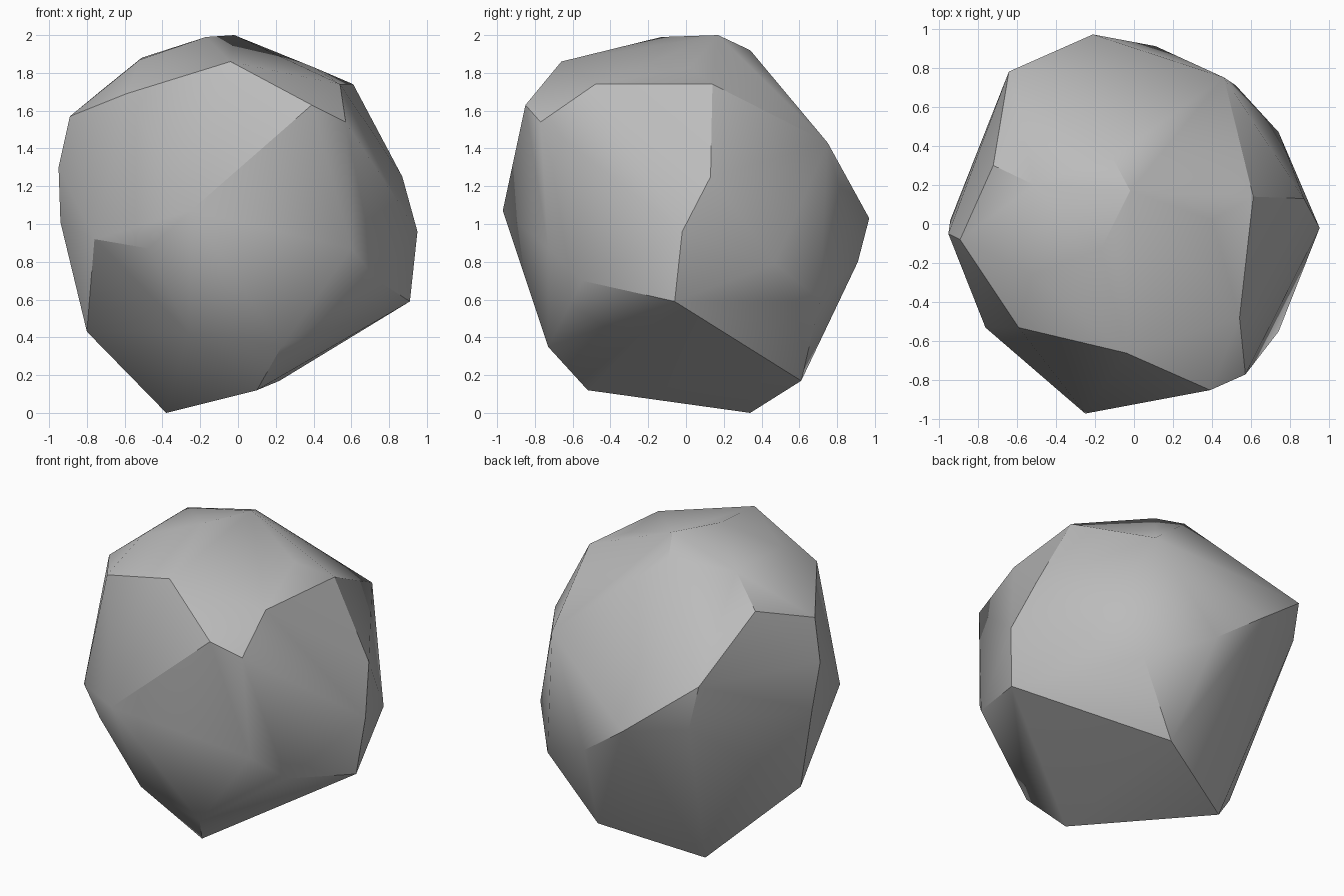
import bpy
import bmesh
from math import radians

default_cube = bpy.data.objects.get("Cube")
if default_cube:
    bpy.data.objects.remove(default_cube, do_unlink=True)

# Chiselled corners of the boulder, grouped by region
crown_corners = [
    (-.02, .17, 2), (-.17, -.13, 1.99), (-.11, .34, 1.92), (-.51, .2, 1.88),
    (-.52, -.26, 1.87), (.4, .02, 1.83), (-.04, -.66, 1.86), (-.59, -.53, 1.69),
    (.61, .14, 1.74), (.54, -.48, 1.74), (-.72, .3, 1.71),
]
front_corners = [
    (.57, -.77, 1.54), (.39, -.85, 1.63), (-.25, -.97, 1.07), (-.47, -.78, .87),
    (-.76, -.53, .92), (.6, -.73, .87), (.23, -.73, .35), (-.26, -.65, .42),
]
side_corners = [
    (.95, -.02, .96), (.91, -.06, .59), (.87, .13, 1.25), (.74, -.55, .7),
    (.74, .47, .79), (-.89, -.08, 1.57), (-.95, -.05, 1.3), (-.94, .02, 1.01),
    (-.8, -.06, .43),
]
back_corners = [
    (.46, .75, 1.43), (-.21, .97, 1.03), (-.64, .78, 1.37), (-.58, .8, 1.08),
    (.11, .91, .8), (.52, .71, .6),
]
base_corners = [(-.38, .34, 0), (.1, -.52, .12), (.22, .61, .17)]


def make_material(name, colour):
    material = bpy.data.materials.new(name)
    material.use_nodes = True
    material.diffuse_color = colour
    shader = material.node_tree.nodes["Principled BSDF"]
    shader.inputs["Base Color"].default_value = colour
    shader.inputs["Roughness"].default_value = .9
    return material


def make_hull(name, corners, material):
    """Wrap the corners in a convex skin and merge nearly flat facets."""
    bm = bmesh.new()
    for corner in corners:
        bm.verts.new(corner)
    hull = bmesh.ops.convex_hull(bm, input=bm.verts)
    unused = set(hull["geom_interior"]) | set(hull["geom_unused"])
    loose = [item for item in unused if isinstance(item, bmesh.types.BMVert)]
    bmesh.ops.delete(bm, geom=loose, context="VERTS")
    bmesh.ops.dissolve_limit(bm, angle_limit=radians(4), verts=bm.verts, edges=bm.edges)
    bmesh.ops.recalc_face_normals(bm, faces=bm.faces)
    mesh = bpy.data.meshes.new(name)
    bm.to_mesh(mesh)
    bm.free()
    mesh.materials.append(material)
    rock = bpy.data.objects.new(name, mesh)
    bpy.context.collection.objects.link(rock)
    return rock


# Boulder with soft facets and crisp ridges
stone_grey = make_material("stone_grey", (.5, .5, .5, 1))
boulder = make_hull(
    "boulder",
    crown_corners + front_corners + side_corners + back_corners + base_corners,
    stone_grey,
)
bpy.ops.object.select_all(action="DESELECT")
boulder.select_set(True)
bpy.context.view_layer.objects.active = boulder
bpy.ops.object.shade_smooth_by_angle(angle=radians(30))
